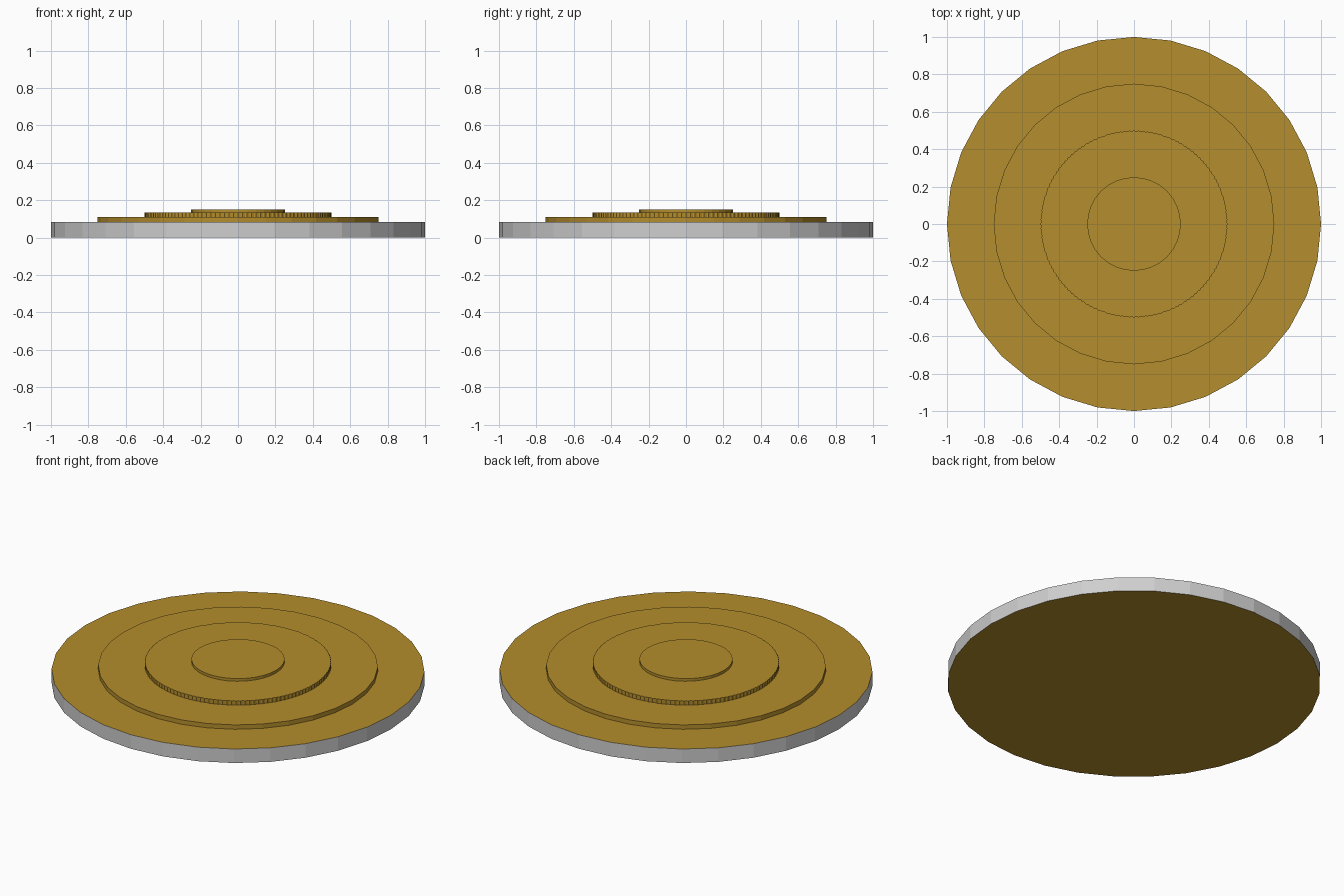
import bpy, bmesh, math

if "Cube" in bpy.data.objects:
    bpy.data.objects.remove(bpy.data.objects["Cube"])


def material(name, rgb):
    m = bpy.data.materials.new(name)
    m.diffuse_color = (*rgb, 1)
    m.use_nodes = True
    m.node_tree.nodes["Principled BSDF"].inputs["Base Color"].default_value = m.diffuse_color
    return m


gold = material("gold", (0.46, 0.27, 0.026))
silver = material("silver", (0.62, 0.62, 0.62))


def disc(name, radius, z0, z1, sides, side_mat, groove=0.0):
    """Flat-sided disc; groove pulls every other rim point inward for reeding."""
    bm = bmesh.new()
    ring = []
    for i in range(sides):
        a = 2 * math.pi * i / sides
        r = radius - groove * (i % 2)
        ring.append(bm.verts.new((r * math.cos(a), r * math.sin(a), z0)))
    base = bm.faces.new(ring)
    res = bmesh.ops.extrude_face_region(bm, geom=[base], use_keep_orig=True)
    for v in res["geom"]:
        if isinstance(v, bmesh.types.BMVert):
            v.co.z = z1
    bmesh.ops.recalc_face_normals(bm, faces=bm.faces[:])
    # caps are gold, the rim takes the side colour
    for f in bm.faces:
        f.material_index = 0 if abs(f.normal.z) > 0.5 else 1
    mesh = bpy.data.meshes.new(name)
    bm.to_mesh(mesh)
    bm.free()
    mesh.materials.append(gold)
    mesh.materials.append(side_mat)
    ob = bpy.data.objects.new(name, mesh)
    bpy.context.collection.objects.link(ob)
    return ob


# Stepped stack, widest at the bottom
disc("base_disc", 1.0, 0.0, 0.083, 32, silver)
disc("lower_step", 0.75, 0.083, 0.109, 32, gold)
disc("reeded_step", 0.5, 0.109, 0.134, 256, gold, groove=0.004)
disc("centre_button", 0.25, 0.134, 0.15, 32, gold)
